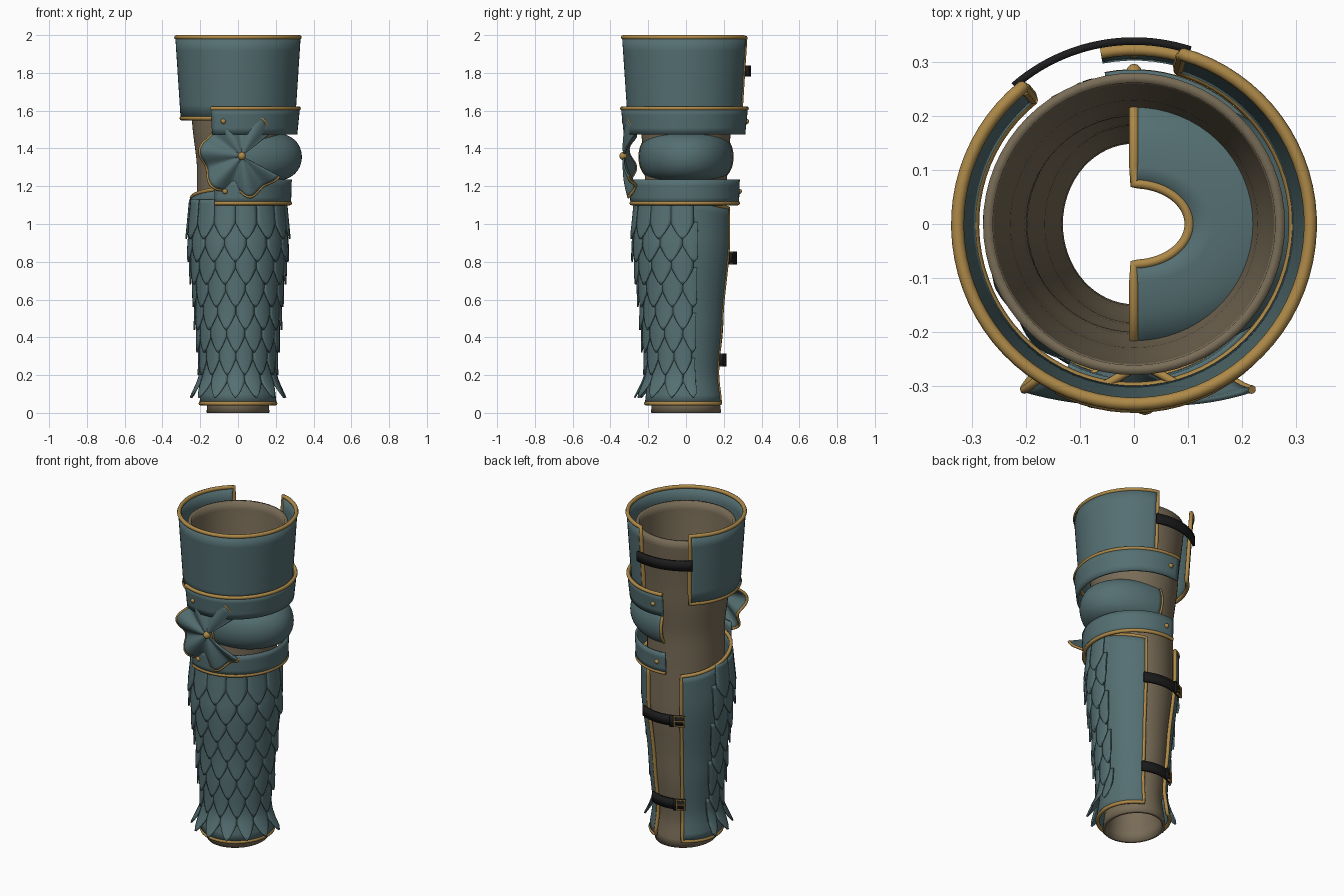
import bpy, bmesh, math
from mathutils import Vector

if "Cube" in bpy.data.objects:
    bpy.data.objects.remove(bpy.data.objects["Cube"])

def material(name, col):
    m = bpy.data.materials.new(name)
    m.diffuse_color = (*col, 1)
    m.use_nodes = True
    m.node_tree.nodes["Principled BSDF"].inputs["Base Color"].default_value = m.diffuse_color
    return m

TEAL = material("teal_plate", (0.09, 0.16, 0.17))
GOLD = material("gold_trim", (0.42, 0.25, 0.065))
TAN = material("tan_lining", (0.19, 0.15, 0.095))
BLACK = material("black_leather", (0.012, 0.012, 0.013))

def interp(prof, z):
    if z <= prof[0][0]:
        return prof[0][1]
    for (a, ra), (b, rb) in zip(prof, prof[1:]):
        if z <= b:
            t = (z - a) / (b - a)
            t = t * t * (3 - 2 * t) * 0.5 + t * 0.5
            return ra + (rb - ra) * t
    return prof[-1][1]

def polar(r, deg, z, front=1.0):
    a = math.radians(deg)
    y = r * math.sin(a)
    return Vector((r * math.cos(a), y * front if y < 0 else y, z))

def finish(ob, mat, thick=0, angle=40):
    ob.data.materials.append(mat)
    if thick:
        m = ob.modifiers.new("thickness", 'SOLIDIFY')
        m.thickness, m.offset = thick, 0
    bpy.ops.object.select_all(action='DESELECT')
    ob.select_set(True)
    bpy.context.view_layer.objects.active = ob
    bpy.ops.object.shade_smooth_by_angle(angle=math.radians(angle))

def sheets(name, funcs, nu, nv, mat, thick):
    """One object made of grids, each given by a function of u and v in 0..1."""
    bm = bmesh.new()
    for f in funcs:
        g = [[bm.verts.new(f(i / nu, j / nv)) for j in range(nv + 1)] for i in range(nu + 1)]
        for i in range(nu):
            for j in range(nv):
                bm.faces.new((g[i][j], g[i + 1][j], g[i + 1][j + 1], g[i][j + 1]))
    bmesh.ops.remove_doubles(bm, verts=bm.verts, dist=1e-5)
    bmesh.ops.recalc_face_normals(bm, faces=bm.faces)
    me = bpy.data.meshes.new(name)
    bm.to_mesh(me)
    bm.free()
    ob = bpy.data.objects.new(name, me)
    bpy.context.collection.objects.link(ob)
    finish(ob, mat, thick)

def trim(name, pts, cyclic=False, rad=0.011, mat=GOLD):
    cu = bpy.data.curves.new(name, 'CURVE')
    cu.dimensions = '3D'
    cu.bevel_depth, cu.bevel_resolution, cu.use_fill_caps = rad, 2, True
    s = cu.splines.new('POLY')
    s.points.add(len(pts) - 1)
    for p, q in zip(s.points, pts):
        p.co = (*q, 1)
    s.use_cyclic_u = cyclic
    cu.materials.append(mat)
    bpy.context.collection.objects.link(bpy.data.objects.new(name, cu))

def border(f, nu, nv):
    return ([f(i / nu, 0) for i in range(nu)] + [f(1, j / nv) for j in range(nv)]
            + [f(1 - i / nu, 1) for i in range(nu)] + [f(0, 1 - j / nv) for j in range(nv)])

def stud(name, loc, r):
    bpy.ops.mesh.primitive_uv_sphere_add(segments=12, ring_count=8, radius=r, location=loc)
    bpy.context.object.name = name
    finish(bpy.context.object, GOLD, angle=60)

# Inner sleeve
SLEEVE = [(0, .158), (.15, .14), (.5, .172), (.85, .205), (1.1, .208), (1.3, .208), (1.55, .235), (1.93, .27)]
def sleeve(u, v):
    z = 1.93 * v
    p = polar(interp(SLEEVE, z), 360 * u, z)
    p.y *= 1 + 0.12 * max(0, min(1, (1.1 - z) / 0.7))
    return p
sheets("inner_sleeve", [sleeve], 64, 40, TAN, 0.018)

# Thigh plate, open at the back
def thigh(u, v):
    return polar(.298 + .028 * v, -231 + 305 * u, 1.56 + .428 * v, 1.02)
sheets("thigh_plate", [thigh], 64, 6, TEAL, 0.012)
trim("thigh_trim", border(thigh, 64, 6), True, 0.012)

# Shin plate, open at the back, rim higher at the front
SHIN = [(.05, .198), (.2, .18), (.5, .205), (.9, .245), (1.2, .245)]
def shin(u, v):
    a = -241 + 307 * u
    top = 1.135 - .055 * math.sin(math.radians(a))
    z = .05 + (top - .05) * v
    return polar(interp(SHIN, z), a, z, 1.07)
sheets("shin_plate", [shin], 64, 24, TEAL, 0.012)
trim("shin_trim", border(shin, 64, 24), True, 0.011)

# Overlapping pointed scales on the shin
def scale(row, k):
    tip = .08 + .12 * row
    def f(u, v):
        w = 1 if v < .6 else max(.04, ((1 - v) / .4) ** .75)
        s = (2 * u - 1) * w
        a = max(-199, min(13, -93 + 25.5 * k + 12.6 * s))
        z = tip + .21 * (1 - v)
        r = interp(SHIN, z) + .006 + .02 * v + .004 * (1 - s * s)
        if row == 0:
            r += .03 * v * v
        return polar(r, a, z, 1.07)
    return f
scales = []
for row in range(8):
    ks = [i - 3.5 for i in range(8)] if row % 2 else list(range(-4, 5))
    scales += [scale(row, k) for k in ks]
sheets("shin_scales", scales, 6, 10, TEAL, 0.009)

# Knee bands with trim and rivets
def band(name, z0, z1, r0, r1, edge):
    def f(u, v):
        return polar(r0 + (r1 - r0) * v, -116 + 217 * u, z0 + (z1 - z0) * v, 1.05)
    sheets(name, [f], 48, 4, TEAL, 0.012)
    trim(name + "_trim", [f(i / 48, edge) for i in range(49)])
    for i, a in enumerate((-104, 90)):
        stud(f"{name}_rivet_{i}", polar((r0 + r1) / 2 + .005, a, (z0 + z1) / 2, 1.05), .014)
band("upper_knee_band", 1.475, 1.612, .308, .322, 1)
band("lower_knee_band", 1.11, 1.235, .275, .279, 0)

# Bulging half-round side cap of the knee
def cap(u, v):
    a = math.radians(-87 + 174 * v)
    p = polar(.243 * math.cos(a) ** .4, -90 + 180 * u, 1.355 + .13 * math.sin(a))
    p.x *= 1.37
    return p
sheets("knee_cap", [cap], 40, 40, TEAL, 0.01)
trim("knee_cap_trim", border(cap, 40, 40), True, 0.009)

# Pleated fan in front of the knee
def fan(u, v):
    a = 38 + 294 * u
    t = math.radians(a)
    wave = math.cos(2 * math.pi * 5.5 * u)
    r = v * (.21 - .015 * wave)
    if v > 0:
        r -= .028 * v * math.exp(-((a - 268) / 9) ** 2)
    return Vector((.02 + r * math.cos(t), -.328 + .042 * v * v + .02 * v * wave, 1.36 + r * math.sin(t)))
sheets("knee_fan", [fan], 88, 10, TEAL, 0.01)
trim("knee_fan_trim", [fan(i / 88, 1) for i in range(89)], False, 0.008)
stud("knee_fan_stud", (.02, -.332, 1.36), .021)

# Leather straps across the back gap, buckles on the shin straps
def strap(name, z, r, a0, a1, buckle):
    def f(u, v):
        return polar(r, a0 + (a1 - a0) * u, z - .03 + .06 * v)
    sheets(name, [f], 24, 1, BLACK, 0.014)
    if buckle:
        def g(u, v):
            return polar(r + .01, a1 - 13 + 12 * u, z - .03 + .06 * v)
        trim(name + "_buckle", [g(0, 0), g(1, 0), g(1, 1), g(0, 1)], True, 0.006)
        trim(name + "_buckle_pin", [g(0, .5), g(1, .5)], False, 0.004)
        sheets(name + "_loop", [lambda u, v: polar(r + .008, a1 - 18 + 4 * u, z - .034 + .068 * v)],
               2, 1, BLACK, 0.016)
strap("thigh_strap", 1.81, .338, 72, 131, False)
strap("upper_shin_strap", .82, .264, 62, 124, True)
strap("lower_shin_strap", .28, .207, 62, 124, True)
